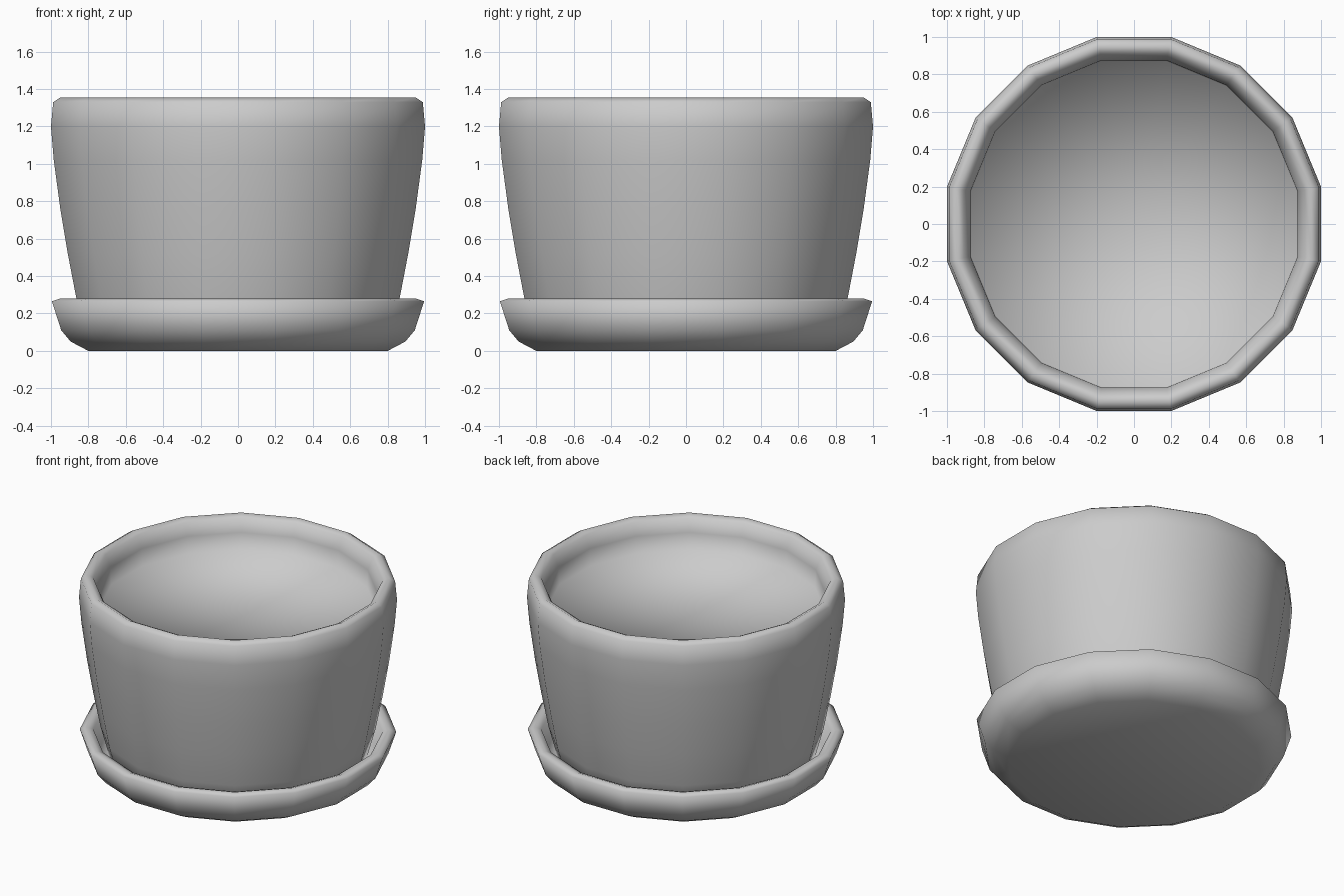
import bpy, bmesh, math

if "Cube" in bpy.data.objects:
    bpy.data.objects.remove(bpy.data.objects["Cube"])

SIDES = 16


def lathe(name, profile):
    """Spin (apothem, z) points into a closed, capped 16-sided body."""
    bm = bmesh.new()
    rings = []
    for flat, z in profile:
        r = flat / math.cos(math.pi / SIDES)
        rings.append([bm.verts.new((r * math.cos((i + 0.5) * math.tau / SIDES),
                                    r * math.sin((i + 0.5) * math.tau / SIDES), z))
                      for i in range(SIDES)])
    for a, b in zip(rings, rings[1:]):
        for i in range(SIDES):
            j = (i + 1) % SIDES
            bm.faces.new((a[i], a[j], b[j], b[i]))
    # fan caps at both ends of the profile
    for ring, z in ((rings[0], profile[0][1]), (rings[-1], profile[-1][1])):
        centre = bm.verts.new((0, 0, z))
        for i in range(SIDES):
            bm.faces.new((ring[i], ring[(i + 1) % SIDES], centre))
    bmesh.ops.recalc_face_normals(bm, faces=bm.faces)
    for f in bm.faces:
        f.smooth = True
    mesh = bpy.data.meshes.new(name)
    bm.to_mesh(mesh)
    bm.free()
    obj = bpy.data.objects.new(name, mesh)
    bpy.context.collection.objects.link(obj)
    return obj


# Saucer: rounded underside, flared wall, rolled lip, shallow floor
lathe("saucer", [(0.80, 0), (0.895, 0.05), (0.945, 0.11), (0.995, 0.265),
                 (0.95, 0.28), (0.91, 0.265), (0.87, 0.13), (0.82, 0.09)])

# Pot: swelling wall, rounded rim, inner lip and filled interior
lathe("pot", [(0.81, 0.08), (0.865, 0.285), (0.91, 0.52), (0.95, 0.76),
              (0.985, 1.02), (1.0, 1.20), (0.988, 1.33), (0.95, 1.355),
              (0.91, 1.335), (0.875, 1.25), (0.87, 1.13)])
